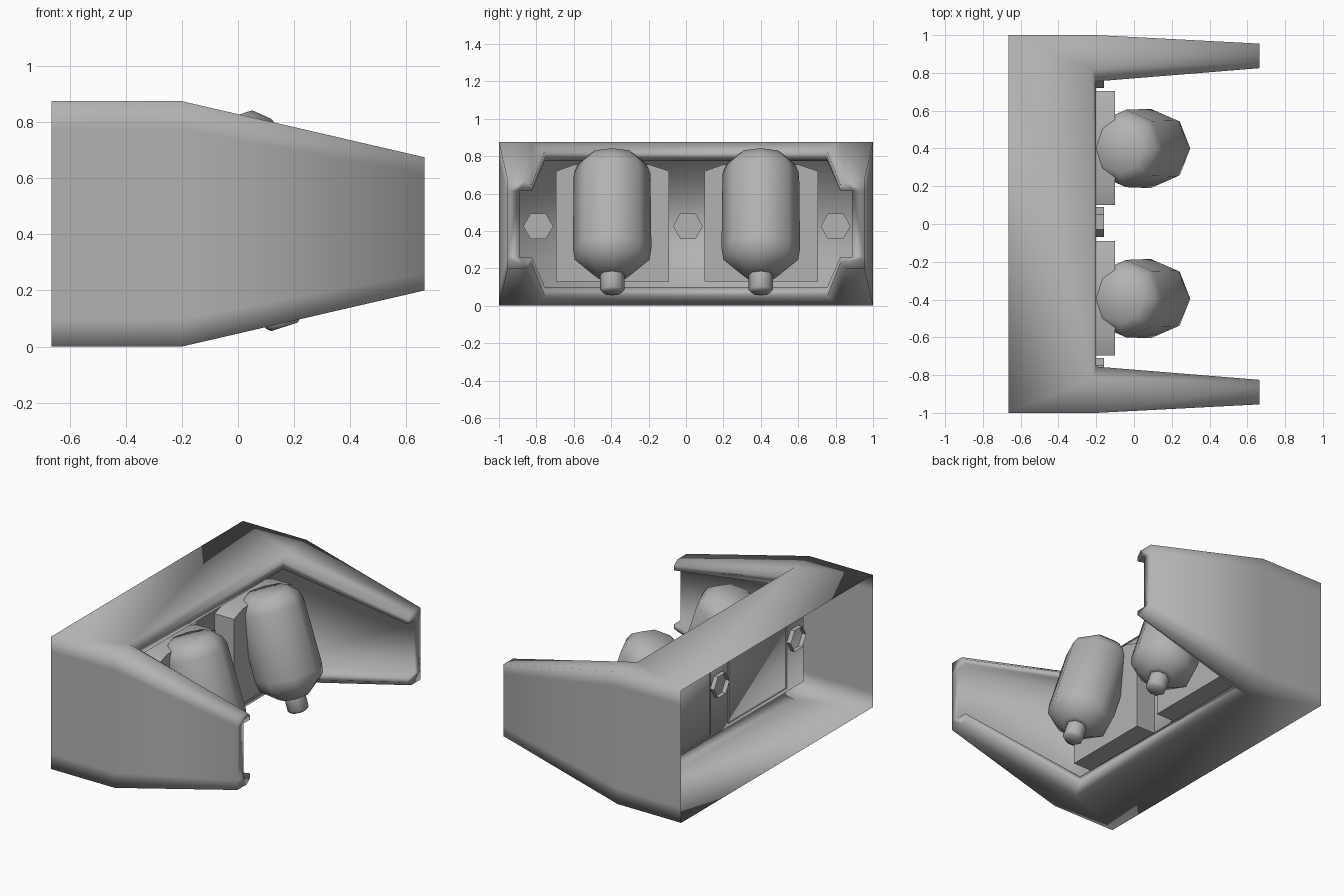
import bpy, bmesh, math
from mathutils import Vector, Matrix

cube = bpy.data.objects.get("Cube")
if cube:
    bpy.data.objects.remove(cube, do_unlink=True)

grey = bpy.data.materials.new("plain_grey")
grey.use_nodes = True
colour = (0.45, 0.45, 0.45, 1)
grey.diffuse_color = colour
grey.node_tree.nodes["Principled BSDF"].inputs["Base Color"].default_value = colour


def finish(bm, name, angle):
    bmesh.ops.recalc_face_normals(bm, faces=bm.faces)
    mesh = bpy.data.meshes.new(name)
    bm.to_mesh(mesh)
    bm.free()
    mesh.materials.append(grey)
    obj = bpy.data.objects.new(name, mesh)
    bpy.context.collection.objects.link(obj)
    bpy.ops.object.select_all(action='DESELECT')
    obj.select_set(True)
    bpy.context.view_layer.objects.active = obj
    bpy.ops.object.shade_smooth_by_angle(angle=math.radians(angle))
    return obj


def section(outer, rim, recess, low, high, lip):
    """C-shaped section from the bottom outer edge round the recess to the top outer edge."""
    outer, rim, recess = Vector(outer), Vector(rim), Vector(recess)
    shoulder = rim.lerp(recess, 0.5)
    half = [(outer, 0), (shoulder, 0), (rim, lip * 0.5), (rim, lip), (recess, lip)]
    bottom = [(p.x, p.y, low + h) for p, h in half]
    top = [(p.x, p.y, high - h) for p, h in reversed(half)]
    # Side wall loops keep the outer faces flat
    side = [(outer.x, outer.y, high - lip), (outer.x, outer.y, low + lip)]
    return bottom + top + side


# Hollow U-shaped housing, open at the back
RIM, RECESS = (-0.2, -0.755), (-0.24, -0.885)
half = [section((0.665, -0.955), (0.665, -0.825), (0.665, -0.89), 0.2, 0.675, 0.06),
        section((-0.2, -1), RIM, RECESS, 0, 0.875, 0.1),
        section((-0.665, -1), RIM, RECESS, 0, 0.875, 0.1)]
stations = half + [[(x, -y, z) for x, y, z in s] for s in reversed(half)]

bm = bmesh.new()
rings = [[bm.verts.new(p) for p in s] for s in stations]
count = len(rings[0])
for n, (a, b) in enumerate(zip(rings, rings[1:])):
    for i in range(count):
        j = (i + 1) % count
        if n == 2 and i >= 9:
            continue
        bm.faces.new((a[i], a[j], b[j], b[i]))
bm.faces.new(rings[0])
bm.faces.new(rings[-1])
bmesh.ops.remove_doubles(bm, verts=bm.verts, dist=0.0005)
finish(bm, "housing", 100)


def extrude_outline(name, outline, back, front):
    """Prism along x with a closed front and an open back."""
    bm = bmesh.new()
    a = [bm.verts.new((back, y, z)) for y, z in outline]
    b = [bm.verts.new((front, y, z)) for y, z in outline]
    for i in range(len(a)):
        j = (i + 1) % len(a)
        bm.faces.new((a[i], a[j], b[j], b[i]))
    bm.faces.new(b)
    return finish(bm, name, 35)


def canister(name, y):
    """Tilted tank with a tapered base and a small nozzle."""
    profile = [(0, 0.05), (0.015, 0.065), (0.1, 0.065), (0.1, 0.1),
               (0.185, 0.2), (0.25, 0.21), (0.67, 0.205), (0.72, 0.185), (0.77, 0.13)]
    sides = 8
    bm = bmesh.new()
    loops = []
    for t, r in profile:
        loops.append([bm.verts.new((r * math.cos(k * math.tau / sides),
                                    r * math.sin(k * math.tau / sides), t))
                      for k in range(sides)])
    for a, b in zip(loops, loops[1:]):
        for i in range(sides):
            j = (i + 1) % sides
            bm.faces.new((a[i], a[j], b[j], b[i]))
    bm.faces.new(loops[0])
    bm.faces.new(loops[-1])
    turn = Matrix.Translation((0.165, y, 0.07)) @ Matrix.Rotation(math.radians(-18), 4, 'Y')
    bmesh.ops.transform(bm, matrix=turn, verts=bm.verts)
    finish(bm, name, 55)


# Mounting plates and canisters
for side, y in (("right", -0.395), ("left", 0.4)):
    outline = [(-0.3, 0.13), (0.305, 0.13), (0.305, 0.72), (0.2, 0.755), (-0.2, 0.755), (-0.3, 0.72)]
    extrude_outline(side + "_mounting_plate", [(y + p, z) for p, z in outline], -0.25, -0.1)
    canister(side + "_canister", y)

# Hexagonal bolts
for label, y in (("right", -0.79), ("middle", 0.01), ("left", 0.8)):
    hexagon = [(y + 0.08 * math.cos(k * math.pi / 3), 0.425 + 0.08 * math.sin(k * math.pi / 3))
               for k in range(6)]
    extrude_outline(label + "_bolt", hexagon, -0.27, -0.16)
